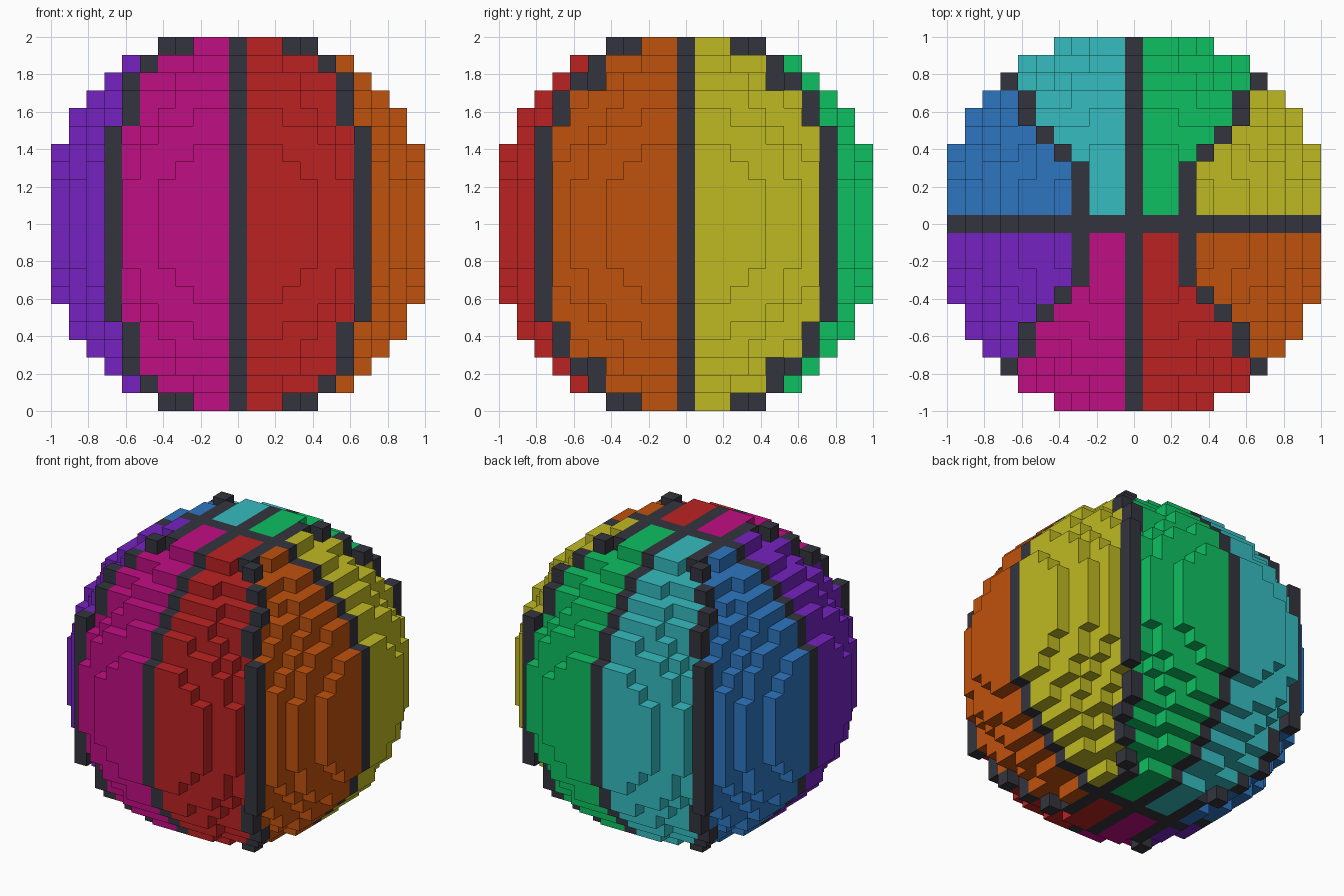
import bpy
import bmesh
from mathutils import Vector

cube = bpy.data.objects.get("Cube")
if cube:
    bpy.data.objects.remove(cube, do_unlink=True)

N = 10                      # blocks from the centre to the surface
SIZE = 2 / (2 * N + 1)      # edge of one block
LIMIT = 124                 # squared radius of the ball in blocks

COLOURS = {
    "red": (188, 34, 34), "orange": (192, 82, 14), "yellow": (191, 185, 34),
    "green": (14, 192, 98), "teal": (54, 188, 192), "blue": (46, 118, 192),
    "purple": (117, 34, 192), "magenta": (192, 14, 130), "charcoal": (52, 52, 62),
}
# Panel colours by quadrant: (x is positive, y is positive)
FRONT_BACK = {(True, True): "green", (False, True): "teal",
              (False, False): "magenta", (True, False): "red"}
SIDES = {(True, True): "yellow", (False, True): "blue",
         (False, False): "purple", (True, False): "orange"}


def diagonal_seam(ax, ay, az):
    """Raised and flush blocks of the seams between the straight ones."""
    if az == N:
        return (ax == 3 and ay <= 3) or (ax == 4 and ay == 4)
    if az >= 8:
        return (ax == 5 and ay == 5) or (az == 8 and ax == 6 and ay == 6)
    if az >= 6:
        return ax == 6 and ay == 7
    return az <= 5 and ax == 7 and ay == 8


def block_colour(x, y, z):
    """Colour name of a block, or None where the space is empty."""
    ax, ay, az = abs(x), abs(y), abs(z)
    if diagonal_seam(ax, ay, az):
        return "charcoal"
    panel_edge = (ax, ay, az) == (5, 6, 8)
    if max(ax, ay, az) > N or (x * x + y * y + z * z > LIMIT and not panel_edge):
        return None
    if x == 0 or y == 0:
        return "charcoal"
    on_side = ax > 3 if az == N else ax >= ay
    return (SIDES if on_side else FRONT_BACK)[(x > 0, y > 0)]


def linear(c):
    c /= 255
    return c / 12.92 if c <= 0.04045 else ((c + 0.055) / 1.055) ** 2.4


def make_material(name, rgb):
    mat = bpy.data.materials.new(name)
    mat.use_nodes = True
    colour = (*[linear(c) for c in rgb], 1)
    mat.diffuse_color = colour
    bsdf = next(n for n in mat.node_tree.nodes if n.type == "BSDF_PRINCIPLED")
    bsdf.inputs["Base Color"].default_value = colour
    bsdf.inputs["Roughness"].default_value = 0.8
    return mat


def add_face(bm, block, axis, sign):
    """One outward square on the given side of a block."""
    out, u, v = Vector(), Vector(), Vector()
    out[axis], u[(axis + 1) % 3], v[(axis + 2) % 3] = sign / 2, 0.5, 0.5
    corners = [-u - v, u - v, u + v, v - u]
    if sign < 0:
        corners.reverse()
    middle = Vector(block) + out
    bm.faces.new([bm.verts.new((middle + c) * SIZE + Vector((0, 0, 1)))
                  for c in corners])


# Fill the ball with blocks
span = range(-N, N + 1)
blocks = {(x, y, z): block_colour(x, y, z) for x in span for y in span for z in span}
blocks = {p: c for p, c in blocks.items() if c}

# Collect the exposed squares of every colour
meshes = {name: bmesh.new() for name in COLOURS}
for block, colour in blocks.items():
    for axis in range(3):
        for sign in (-1, 1):
            neighbour = list(block)
            neighbour[axis] += sign
            if tuple(neighbour) not in blocks:
                add_face(meshes[colour], block, axis, sign)

# One object for each panel, and one for the seams
for name, bm in meshes.items():
    bmesh.ops.remove_doubles(bm, verts=bm.verts, dist=SIZE / 100)
    part = "seams" if name == "charcoal" else name + "_panel"
    mesh = bpy.data.meshes.new(part)
    bm.to_mesh(mesh)
    bm.free()
    mesh.materials.append(make_material(name, COLOURS[name]))
    bpy.context.scene.collection.objects.link(bpy.data.objects.new(part, mesh))
